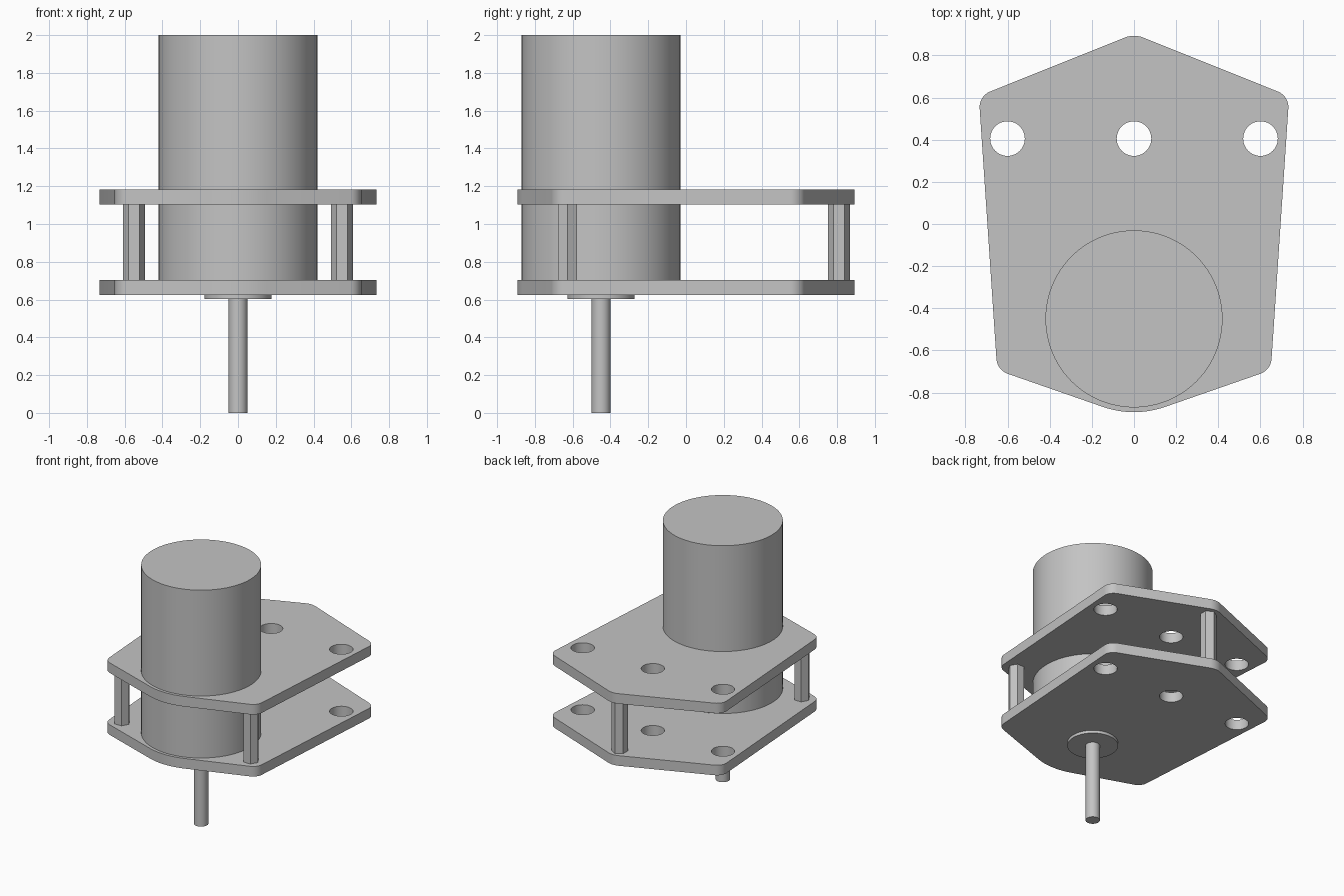
import bpy, bmesh, math
from mathutils import Vector

if "Cube" in bpy.data.objects:
    bpy.data.objects.remove(bpy.data.objects["Cube"])

grey = bpy.data.materials.new("light_grey")
grey.diffuse_color = (0.55, 0.55, 0.55, 1)
grey.use_nodes = True
grey.node_tree.nodes["Principled BSDF"].inputs["Base Color"].default_value = grey.diffuse_color

MOTOR_Y = -0.45
PLATE_T = 0.078


def finish(ob, name):
    ob.name = name
    ob.data.materials.clear()
    ob.data.materials.append(grey)
    bpy.ops.object.select_all(action='DESELECT')
    ob.select_set(True)
    bpy.context.view_layer.objects.active = ob
    bpy.ops.object.shade_smooth_by_angle(angle=math.radians(30))


def prism(name, x, y, z0, z1, r, sides=64, turn=0.0):
    bpy.ops.mesh.primitive_cylinder_add(vertices=sides, radius=r, depth=z1 - z0,
                                        location=(x, y, (z0 + z1) / 2),
                                        rotation=(0, 0, turn))
    finish(bpy.context.object, name)


def rounded(corners):
    """Outline with each (x, y, radius) corner filleted."""
    out = []
    n = len(corners)
    for i, (x, y, r) in enumerate(corners):
        p = Vector((x, y))
        a = (Vector(corners[i - 1][:2]) - p).normalized()
        b = (Vector(corners[(i + 1) % n][:2]) - p).normalized()
        half = a.angle(b) / 2
        centre = p + (a + b).normalized() * (r / math.sin(half))
        start = p + a * (r / math.tan(half)) - centre
        end = p + b * (r / math.tan(half)) - centre
        a0 = math.atan2(start.y, start.x)
        sweep = math.atan2(end.y, end.x) - a0
        sweep = (sweep + math.pi) % (2 * math.pi) - math.pi
        for k in range(13):
            t = a0 + sweep * k / 12
            out.append((centre.x + r * math.cos(t), centre.y + r * math.sin(t)))
    return out


def circle(x, y, r, n=48):
    return [(x + r * math.cos(2 * math.pi * k / n),
             y + r * math.sin(2 * math.pi * k / n)) for k in range(n)]


def plate(name, z0):
    # filled outline with three through holes
    half = [(0.736, 0.607, 0.08), (0.649, -0.693, 0.08)]
    corners = ([(0, 0.902, 0.12)] + half + [(0, -0.919, 0.45)]
               + [(-x, y, r) for x, y, r in reversed(half)])
    loops = [rounded(corners)] + [circle(x, 0.405, 0.082) for x in (-0.6, 0, 0.6)]
    cu = bpy.data.curves.new(name, 'CURVE')
    cu.dimensions = '2D'
    cu.fill_mode = 'BOTH'
    cu.extrude = PLATE_T / 2
    for loop in loops:
        sp = cu.splines.new('POLY')
        sp.points.add(len(loop) - 1)
        for pt, (x, y) in zip(sp.points, loop):
            pt.co = (x, y, 0, 1)
        sp.use_cyclic_u = True
    tmp = bpy.data.objects.new(name + "_outline", cu)
    bpy.context.collection.objects.link(tmp)
    dg = bpy.context.evaluated_depsgraph_get()
    me = bpy.data.meshes.new_from_object(tmp.evaluated_get(dg))
    bpy.data.objects.remove(tmp)
    bm = bmesh.new()
    bm.from_mesh(me)
    bmesh.ops.remove_doubles(bm, verts=bm.verts, dist=1e-5)
    bmesh.ops.recalc_face_normals(bm, faces=bm.faces)
    bm.to_mesh(me)
    bm.free()
    ob = bpy.data.objects.new(name, me)
    ob.location.z = z0 + PLATE_T / 2
    bpy.context.collection.objects.link(ob)
    finish(ob, name)


# mounting plates
plate("lower_plate", 0.625)
plate("upper_plate", 1.104)

# motor body, pilot boss and output shaft
prism("motor_body", 0, MOTOR_Y, 0.70, 2.0, 0.42, 96)
prism("pilot_boss", 0, MOTOR_Y, 0.603, 0.63, 0.178)
prism("output_shaft", 0, MOTOR_Y, 0.0, 0.61, 0.05, 48)

# hexagonal standoffs between the plates (primitive has a vertex on +y)
for side, x in (("left", -0.551), ("right", 0.551)):
    prism("standoff_" + side, x, -0.628, 0.70, 1.107, 0.058, 6, math.pi / 6)
prism("standoff_back", 0, 0.811, 0.70, 1.107, 0.058, 6)
